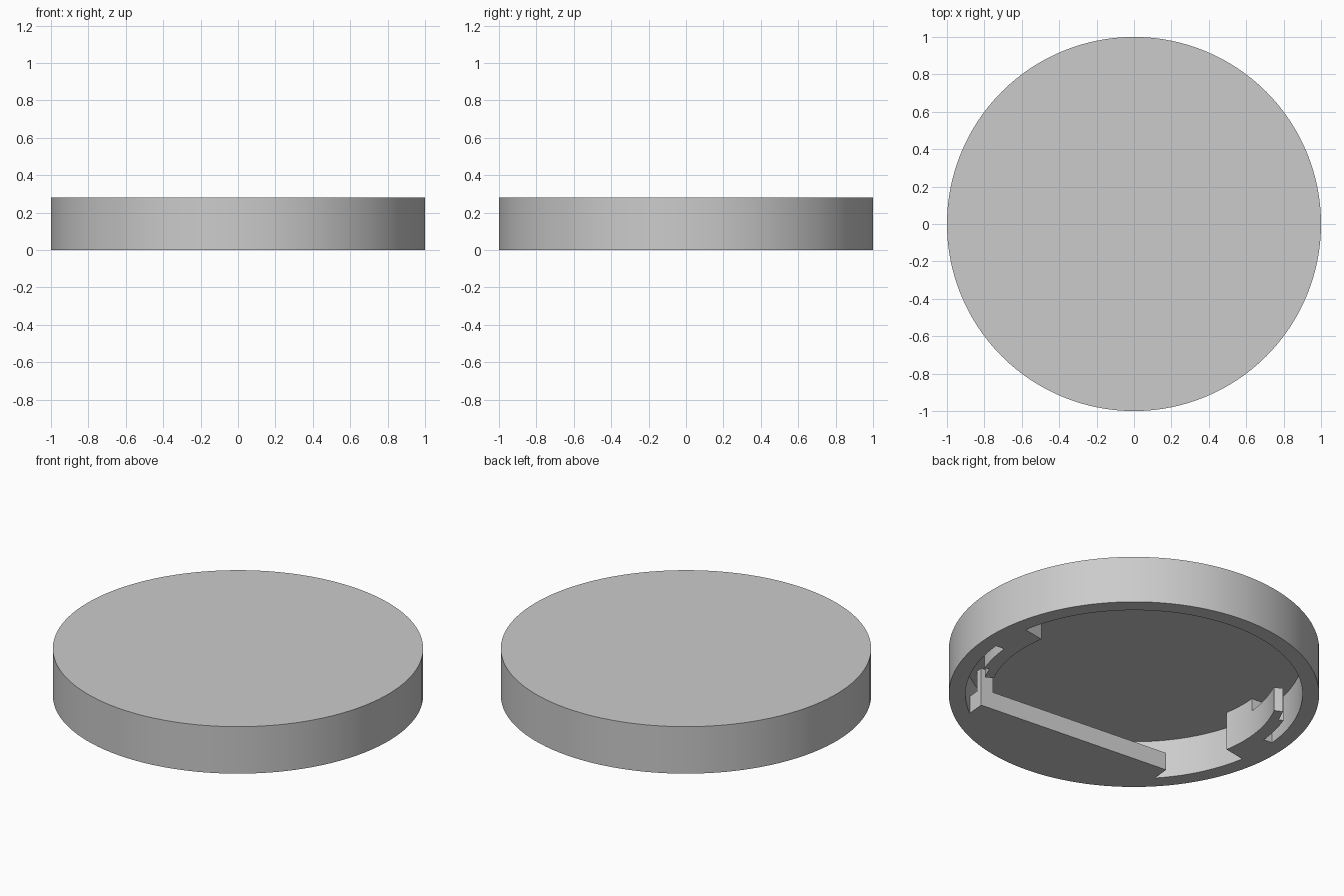
import bpy, bmesh
from math import radians, cos, sin, sqrt, asin, degrees

cube = bpy.data.objects.get("Cube")
if cube:
    bpy.data.objects.remove(cube, do_unlink=True)

HEIGHT, CEILING = 0.28, 0.23      # overall height, underside of the top plate
BORE = 0.91                       # inner radius of the rim
TWIST = radians(-5)               # the inner fittings sit slightly turned

grey = bpy.data.materials.new("light_grey")
grey.use_nodes = True
colour = (0.6, 0.6, 0.6, 1)
grey.diffuse_color = colour
grey.node_tree.nodes["Principled BSDF"].inputs["Base Color"].default_value = colour


def finish(name, bm, turn=0.0):
    bmesh.ops.recalc_face_normals(bm, faces=bm.faces)
    mesh = bpy.data.meshes.new(name)
    bm.to_mesh(mesh)
    bm.free()
    mesh.materials.append(grey)
    obj = bpy.data.objects.new(name, mesh)
    bpy.context.collection.objects.link(obj)
    obj.rotation_euler.z = turn
    bpy.ops.object.select_all(action='DESELECT')
    obj.select_set(True)
    bpy.context.view_layer.objects.active = obj
    bpy.ops.object.shade_smooth_by_angle(angle=radians(30))
    return obj


def arc(radius, start, end, steps=16):
    angles = [radians(start + (end - start) * i / steps) for i in range(steps + 1)]
    return [(radius * cos(a), radius * sin(a)) for a in angles]


def prism(outline, z0, z1):
    bm = bmesh.new()
    face = bm.faces.new([bm.verts.new((x, y, z0)) for x, y in outline])
    top = bmesh.ops.extrude_face_region(bm, geom=[face])["geom"]
    for v in top:
        if isinstance(v, bmesh.types.BMVert):
            v.co.z = z1
    return bm


# Lid: hollow cup turned from one profile
bm = bmesh.new()
profile = [(0, HEIGHT), (1, HEIGHT), (1, 0), (BORE, 0), (BORE, CEILING), (0, CEILING)]
verts = [bm.verts.new((r, 0, z)) for r, z in profile]
edges = [bm.edges.new(pair) for pair in zip(verts, verts[1:])]
bmesh.ops.spin(bm, geom=verts + edges, cent=(0, 0, 0), axis=(0, 0, 1),
               angle=radians(360), steps=128, use_merge=True)
bmesh.ops.remove_doubles(bm, verts=bm.verts, dist=0.0001)
finish("lid", bm)

# Two opposite catches: a solid block with a thin springy tab beside it
PAD, TAB_TOP, TIP = 0.777, 0.155, 158
for side, half in (("right", 0), ("left", 180)):
    turn = TWIST + radians(half)
    block = arc(PAD, 180, 195) + arc(BORE + 0.003, 195, 180)
    finish(side + "_catch_block", prism(block, 0, CEILING + 0.001), turn)

    tab = arc(PAD, TIP, 180.3) + arc(0.855, 180.3, 164.3) + arc(0.826, 164.3, TIP, 6)
    bm = prism(tab, 0, TAB_TOP)
    ends = [arc(r, TIP, TIP, 1)[0] for r in (PAD, 0.826)]
    tip_edge = [e for e in bm.edges if all(
        v.co.z > 0.1 and any(abs(v.co.x - x) + abs(v.co.y - y) < 0.001 for x, y in ends)
        for v in e.verts)]
    bmesh.ops.bevel(bm, geom=tip_edge, offset=0.035, segments=3, profile=0.5,
                    affect='EDGES')
    finish(side + "_catch_tab", bm, turn)

# Ledge: flat shelf behind a straight chord, open above
HALF, CHORD, LEDGE_TOP = 0.61, 0.568, 0.105
outer = BORE + 0.003
spread = degrees(asin(HALF / outer))
ledge = [(HALF, -CHORD), (-HALF, -CHORD)] + arc(outer, 270 - spread, 270 + spread, 28)
finish("ledge", prism(ledge, 0, LEDGE_TOP), TWIST)


# Posts standing between the ledge and the top plate at one corner
def post(name, x0, x1, y0, y1):
    outline = [(x0, y0), (x1, y0), (x1, y1), (x0, y1)]
    finish(name, prism(outline, LEDGE_TOP - 0.01, CEILING + 0.001), TWIST)


post("corner_post", 0.53, HALF - 0.001, -0.61, -CHORD - 0.001)
post("middle_post", 0.53, 0.56, -0.65, -0.625)
post("inner_post", 0.5, 0.53, -0.69, -0.665)
